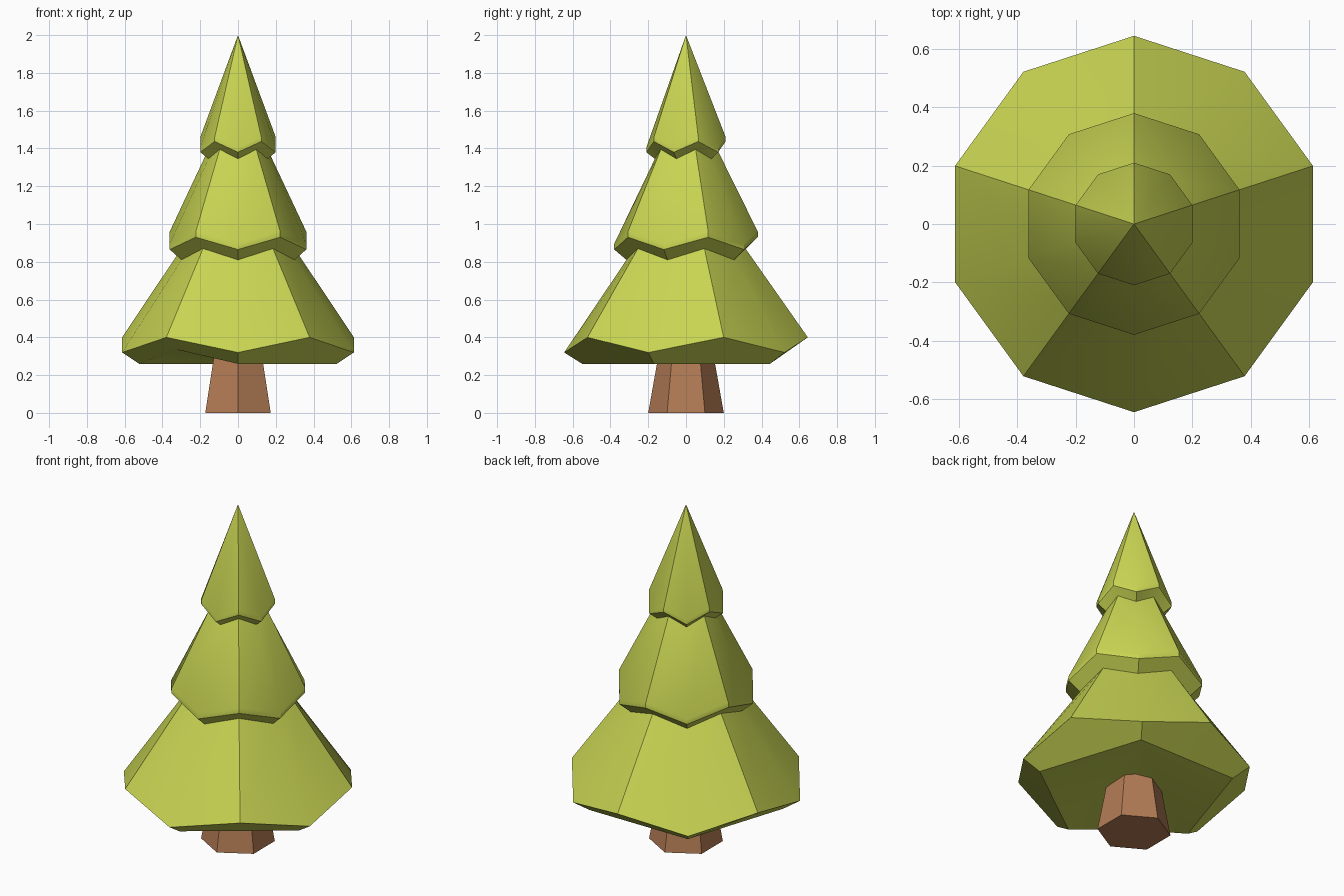
import bpy, bmesh, math

cube = bpy.data.objects.get("Cube")
if cube:
    bpy.data.objects.remove(cube, do_unlink=True)


def material(name, rgb):
    mat = bpy.data.materials.new(name)
    mat.use_nodes = True
    mat.diffuse_color = (*rgb, 1)
    mat.node_tree.nodes["Principled BSDF"].inputs["Base Color"].default_value = (*rgb, 1)
    return mat


def ring(bm, sides, radius, low, high):
    """Ring with a corner at the front; corner heights alternate low, high."""
    verts = []
    for k in range(sides):
        a = math.tau * k / sides - math.pi / 2
        z = high if k % 2 else low
        verts.append(bm.verts.new((radius * math.cos(a), radius * math.sin(a), z)))
    return verts


def bridge(bm, a, b):
    n = len(a)
    for k in range(n):
        j = (k + 1) % n
        bm.faces.new((a[k], a[j], b[j], b[k]))


def finish(bm, name, mat, smooth):
    bmesh.ops.recalc_face_normals(bm, faces=bm.faces)
    mesh = bpy.data.meshes.new(name)
    bm.to_mesh(mesh)
    bm.free()
    mesh.materials.append(mat)
    obj = bpy.data.objects.new(name, mesh)
    bpy.context.collection.objects.link(obj)
    if smooth:
        bpy.ops.object.select_all(action="DESELECT")
        obj.select_set(True)
        bpy.context.view_layer.objects.active = obj
        bpy.ops.object.shade_smooth_by_angle(angle=math.radians(30))
    return obj


leaf_green = material("leaf green", (0.58, 0.66, 0.085))
bark_brown = material("bark brown", (0.45, 0.20, 0.09))

# Foliage: zigzag rings (radius, low corner, high corner), bottom to top
profile = [
    (0.55, 0.26, 0.335),    # underside edge
    (0.645, 0.32, 0.40),    # lower skirt
    (0.315, 0.81, 0.87),    # lower neck
    (0.38, 0.865, 0.93),    # middle skirt
    (0.38, 0.895, 0.96),
    (0.165, 1.345, 1.395),  # upper neck
    (0.21, 1.38, 1.437),    # top skirt
    (0.21, 1.405, 1.46),
]
bm = bmesh.new()
rings = [ring(bm, 10, *p) for p in profile]
for a, b in zip(rings, rings[1:]):
    bridge(bm, a, b)
tip = bm.verts.new((0, 0, 2))
top = rings[-1]
for k in range(10):
    bm.faces.new((top[k], top[(k + 1) % 10], tip))

# Underside: corner triangles around a shallow middle
base = rings[0]
for k in (0, 2, 4, 6):
    bm.faces.new((base[k], base[k + 1], base[k + 2]))
for tri in ((0, 2, 4), (4, 6, 8), (4, 8, 9), (4, 9, 0)):
    bm.faces.new([base[k] for k in tri])
finish(bm, "foliage", leaf_green, True)

# Trunk: tapered six-sided post
bm = bmesh.new()
foot = ring(bm, 6, 0.2, 0, 0)
head = ring(bm, 6, 0.145, 0.31, 0.31)
bridge(bm, foot, head)
bm.faces.new(foot)
bm.faces.new(head)
finish(bm, "trunk", bark_brown, False)
